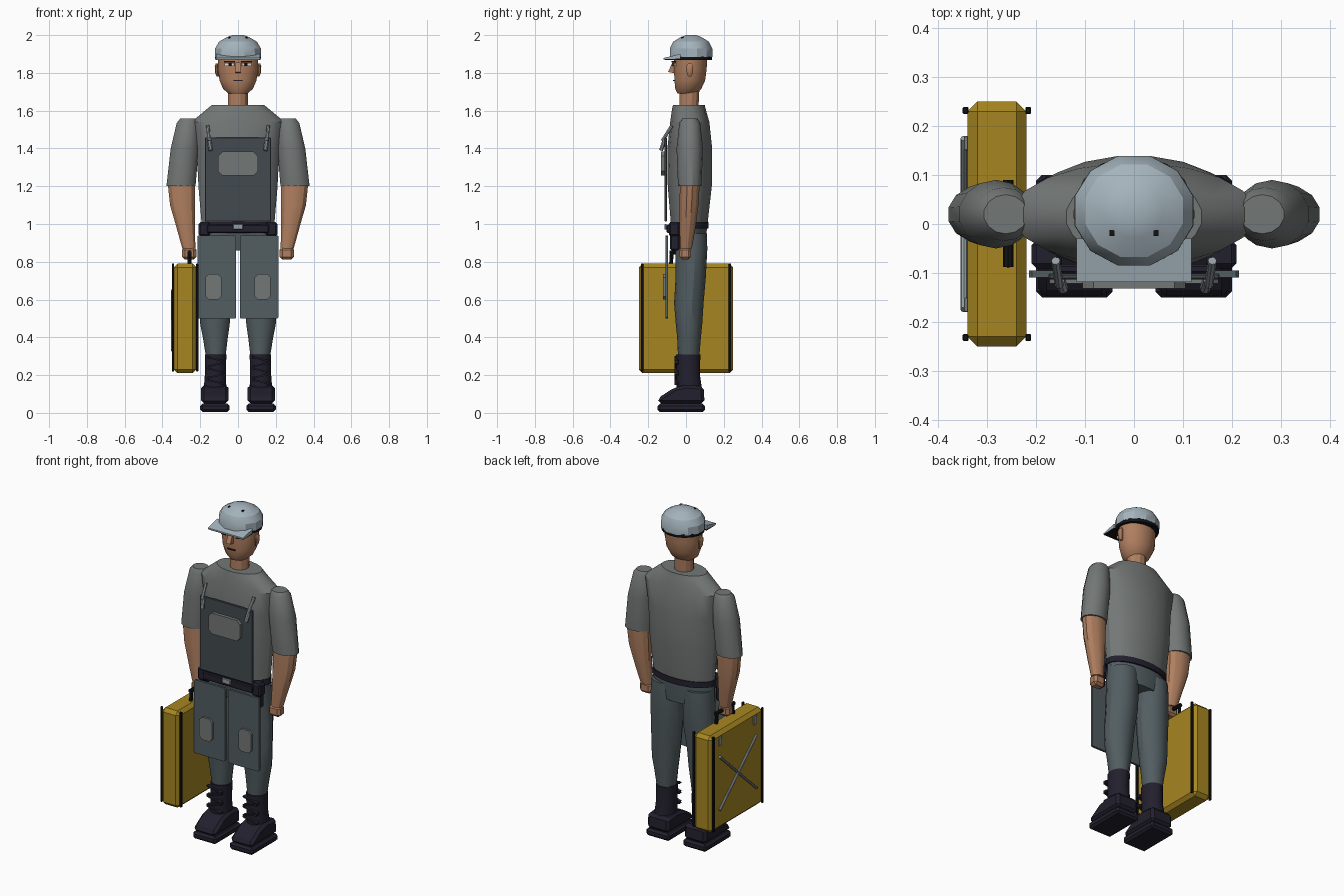
import bpy, bmesh, math
from mathutils import Vector, Matrix, Euler

if "Cube" in bpy.data.objects:
    bpy.data.objects.remove(bpy.data.objects["Cube"])


def paint(name, r, g, b):
    m = bpy.data.materials.new(name)
    m.use_nodes = True
    m.diffuse_color = (r, g, b, 1)
    m.node_tree.nodes["Principled BSDF"].inputs["Base Color"].default_value = (r, g, b, 1)
    return m


SKIN = paint("skin", .43, .21, .115)
SHIRT = paint("shirt grey", .17, .185, .18)
SLATE = paint("trouser slate", .085, .11, .12)
APRON = paint("bib slate", .055, .068, .078)
CAP = paint("cap blue grey", .37, .45, .50)
LEATHER = paint("dark leather", .016, .014, .026)
YELLOW = paint("case yellow", .38, .24, .015)
BLACK = paint("black", .006, .006, .007)
METAL = paint("metal", .30, .34, .36)
WHITE = paint("eye white", .75, .75, .72)


def finish(name, bm, mat, bevel=0.0):
    if bevel:
        bmesh.ops.bevel(bm, geom=bm.edges[:], offset=bevel, segments=1, affect='EDGES')
    bmesh.ops.recalc_face_normals(bm, faces=bm.faces[:])
    me = bpy.data.meshes.new(name)
    bm.to_mesh(me)
    bm.free()
    me.materials.append(mat)
    ob = bpy.data.objects.new(name, me)
    bpy.context.collection.objects.link(ob)
    return ob


def box(name, mat, centre, size, bevel=0.0, rot=(0, 0, 0)):
    bm = bmesh.new()
    bmesh.ops.create_cube(bm, size=1)
    bmesh.ops.scale(bm, vec=size, verts=bm.verts)
    if bevel:
        bmesh.ops.bevel(bm, geom=bm.edges[:], offset=bevel, segments=1, affect='EDGES')
    bmesh.ops.transform(bm, matrix=Matrix.Translation(centre) @ Euler(rot).to_matrix().to_4x4(), verts=bm.verts)
    return finish(name, bm, mat)


def loft(name, mat, sections, n=16, side=1):
    """Skin through ellipses given as (z, cx, cy, rx, ry)."""
    bm = bmesh.new()
    rings = []
    for z, cx, cy, rx, ry in sections:
        angles = [math.tau * (i + .5) / n for i in range(n)]
        rings.append([bm.verts.new((side * (cx + rx * math.cos(a)), cy + ry * math.sin(a), z)) for a in angles])
    for a, b in zip(rings, rings[1:]):
        for i in range(n):
            bm.faces.new((a[i], a[(i + 1) % n], b[(i + 1) % n], b[i]))
    bm.faces.new(rings[0])
    bm.faces.new(rings[-1])
    return finish(name, bm, mat)


def prism(name, mat, profile, x0, x1, bevel=0.0):
    """Extrude a (y, z) outline between two x positions."""
    bm = bmesh.new()
    f = bm.faces.new([bm.verts.new((x0, y, z)) for y, z in profile])
    ext = bmesh.ops.extrude_face_region(bm, geom=[f])
    bmesh.ops.translate(bm, vec=(x1 - x0, 0, 0), verts=[v for v in ext["geom"] if isinstance(v, bmesh.types.BMVert)])
    return finish(name, bm, mat, bevel)


def plate(name, mat, cx, cz, y, w, h, depth, cut):
    """Upright panel with clipped corners."""
    bm = bmesh.new()
    a, b = w / 2, h / 2
    outline = [(a - cut, b), (a, b - cut), (a, cut - b), (a - cut, -b),
               (cut - a, -b), (-a, cut - b), (-a, b - cut), (cut - a, b)]
    f = bm.faces.new([bm.verts.new((cx + x, y - depth / 2, cz + z)) for x, z in outline])
    ext = bmesh.ops.extrude_face_region(bm, geom=[f])
    bmesh.ops.translate(bm, vec=(0, depth, 0), verts=[v for v in ext["geom"] if isinstance(v, bmesh.types.BMVert)])
    return finish(name, bm, mat)


def rod(name, mat, a, b, r, n=8):
    a, b = Vector(a), Vector(b)
    bm = bmesh.new()
    bmesh.ops.create_cone(bm, cap_ends=True, segments=n, radius1=r, radius2=r, depth=(b - a).length)
    turn = (b - a).to_track_quat('Z', 'Y').to_matrix().to_4x4()
    bmesh.ops.transform(bm, matrix=Matrix.Translation((a + b) / 2) @ turn, verts=bm.verts)
    return finish(name, bm, mat)


# Torso, neck and head
loft("torso", SHIRT, [(1.63, 0, .015, .14, .085), (1.61, 0, .015, .165, .09), (1.54, 0, .02, .25, .105),
                      (1.4, 0, .02, .222, .12), (1.2, 0, .02, .212, .118), (1, 0, .017, .195, .098)], 20)
loft("neck", SKIN, [(1.6, 0, .015, .054, .052), (1.74, 0, .02, .054, .054)], 12)
loft("head", SKIN, [(1.69, 0, .005, .05, .05), (1.715, 0, .012, .08, .07), (1.76, 0, .02, .1, .083),
                    (1.82, 0, .023, .108, .088), (1.9, 0, .025, .11, .09)])
prism("nose", SKIN, [(-.06, 1.855), (-.072, 1.855), (-.095, 1.805), (-.06, 1.798)], -.014, .014)
box("mouth", LEATHER, (0, -.064, 1.76), (.05, .008, .006))

# Cap with visor
loft("cap_band", BLACK, [(1.868, 0, .027, .122, .112), (1.888, 0, .027, .124, .114)])
loft("cap", CAP, [(1.884, 0, .027, .126, .116), (1.93, 0, .027, .125, .116), (1.965, 0, .027, .104, .098),
                  (1.99, 0, .027, .06, .056), (2, 0, .027, .03, .028)], 12)
prism("visor", CAP, [(-.118, 1.872), (-.118, 1.879), (-.03, 1.9), (-.03, 1.876)], -.117, .117)
prism("visor_underside", BLACK, [(-.115, 1.868), (-.115, 1.872), (-.03, 1.876), (-.03, 1.868)], -.115, .115)

# Hips, belt and bib
loft("hips", SLATE, [(.86, 0, .025, .17, .08), (.93, 0, .02, .195, .09), (1, 0, .017, .192, .095)], 20)
loft("belt", LEATHER, [(.975, 0, .017, .2, .104), (1.01, 0, .017, .2, .104)], 20)
box("belt_front", LEATHER, (0, -.092, .975), (.33, .02, .045), .005)
box("buckle", METAL, (0, -.108, .985), (.055, .012, .03), .003)
box("bib", APRON, (0, -.107, 1.235), (.35, .012, .445), .003)
plate("bib_pocket", SHIRT, 0, 1.32, -.122, .21, .125, .02, .022)

for s, label in ((1, "left"), (-1, "right")):
    # Face details
    box(label + "_eye", WHITE, (s * .045, -.063, 1.845), (.052, .008, .016), 0, (0, 0, s * .25))
    box(label + "_pupil", BLACK, (s * .043, -.067, 1.845), (.016, .006, .015), 0, (0, 0, s * .25))
    box(label + "_brow", LEATHER, (s * .045, -.065, 1.86), (.06, .009, .008), 0, (0, 0, s * .25))
    loft(label + "_ear", SKIN, [(1.78, .106, .02, .006, .009), (1.797, .112, .02, .009, .017),
                                (1.835, .114, .02, .01, .02), (1.85, .112, .02, .006, .012)], 8, s)
    box(label + "_cap_vent", BLACK, (s * .045, -.018, 1.984), (.01, .012, .012))

    # Arms
    loft(label + "_sleeve", SHIRT, [(1.558, .262, .02, .045, .04), (1.535, .266, .02, .06, .055),
                                    (1.4, .282, .02, .076, .07), (1.2, .302, .02, .079, .062)], 14, s)
    loft(label + "_forearm", SKIN, [(1.21, .3, .02, .074, .054), (1.1, .294, .016, .068, .052),
                                    (.98, .277, .008, .05, .044), (.87, .26, 0, .036, .032)], 12, s)
    box(label + "_hand", SKIN, (s * .258, -.004, .845), (.075, .06, .065), .014)

    # Bib clips
    rod(label + "_strap", METAL, (s * .16, -.075, 1.52), (s * .153, -.125, 1.44), .009)
    rod(label + "_clip", METAL, (s * .152, -.112, 1.45), (s * .145, -.132, 1.39), .011)

    # Belt pouch and apron panels
    box(label + "_pouch", LEATHER, (s * .178, -.062, .972), (.062, .058, .075), .01)
    box(label + "_side_pouch", LEATHER, (s * .185, -.06, .905), (.03, .05, .09), .008)
    plate(label + "_apron_panel", SLATE, s * .112, .72, -.102, .205, .44, .014, .006)
    plate(label + "_knee_patch", SHIRT, s * .13, .667, -.115, .085, .135, .014, .018)

    # Legs
    loft(label + "_leg", SLATE, [(.95, .105, .025, .088, .085), (.87, .106, .028, .092, .085),
                                 (.72, .108, .025, .094, .08), (.58, .118, .015, .086, .078),
                                 (.47, .122, .016, .08, .07), (.4, .12, .016, .068, .063),
                                 (.29, .118, .014, .052, .056)], 14, s)

    # Boots
    loft(label + "_boot_shaft", LEATHER, [(.31, .118, .012, .058, .064), (.2, .12, .012, .057, .062),
                                          (.09, .122, .02, .064, .07)], 14, s)
    prism(label + "_boot_foot", LEATHER, [(-.148, .05), (-.148, .078), (-.065, .132), (.0, .148),
                                          (.094, .14), (.098, .05)], s * .05, s * .195, .016)
    box(label + "_boot_sole", LEATHER, (s * .122, -.025, .027), (.156, .25, .044), .012)
    for i in range(5):
        box(f"{label}_lace_{i}", LEATHER, (s * .12, -.05, .165 + i * .03), (.095, .022, .009), 0,
            (0, .25 * (-1) ** i, 0))

# Carry case on the right side
CX = -.28
box("case_body", YELLOW, (CX, 0, .5), (.12, .5, .58), .02)
for s, label in ((1, "back"), (-1, "front")):
    for x in (CX - .064, CX + .064):
        box(f"case_{label}_strip", BLACK, (x, s * .232, .505), (.012, .014, .57), .002)
    box(f"case_{label}_latch", METAL, (CX - .063, s * .165, .74), (.008, .03, .05), .002)
    rod(f"case_{label}_bar", METAL, (CX - .067, s * .175, .33), (CX - .067, -s * .175, .65), .0075)
    rod(f"handle_{label}_post", BLACK, (-.257, s * .08, .78), (-.257, s * .075, .85), .01)
rod("handle_grip", BLACK, (-.257, -.088, .85), (-.257, .09, .85), .011)

# Soften rounded parts, keeping hard edges crisp
bpy.ops.object.select_all(action='DESELECT')
for ob in bpy.context.scene.objects:
    if ob.type == 'MESH':
        ob.select_set(True)
        bpy.context.view_layer.objects.active = ob
bpy.ops.object.shade_smooth_by_angle(angle=math.radians(28))
